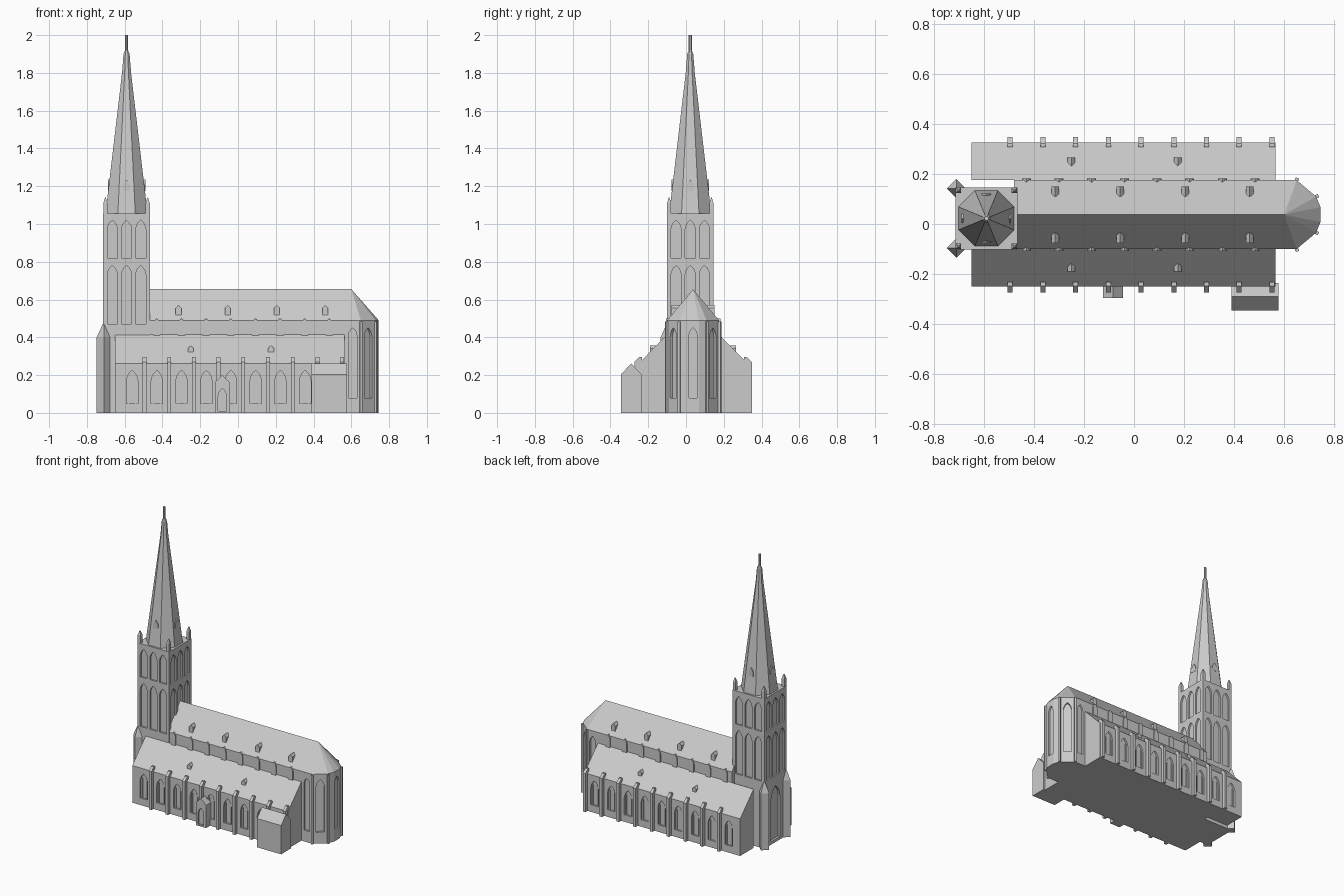
import bpy, bmesh, math
from mathutils import Vector

if "Cube" in bpy.data.objects:
    bpy.data.objects.remove(bpy.data.objects["Cube"])

CY = 0.0375                      # centre line of nave and aisles
TX, TY, TH = -0.59, 0.0225, 0.124  # tower centre and half width
S, N, E, W = -math.pi / 2, math.pi / 2, 0, math.pi

stone = bpy.data.materials.new("grey stone")
stone.diffuse_color = (0.6, 0.6, 0.6, 1)
stone.use_nodes = True
stone.node_tree.nodes["Principled BSDF"].inputs["Base Color"].default_value = stone.diffuse_color


def finish(name, bm):
    bmesh.ops.recalc_face_normals(bm, faces=bm.faces)
    me = bpy.data.meshes.new(name)
    bm.to_mesh(me)
    bm.free()
    me.materials.append(stone)
    ob = bpy.data.objects.new(name, me)
    bpy.context.collection.objects.link(ob)
    return ob


def loft(bm, rings):
    """Closed solid through rings of equal point count."""
    rs = [[bm.verts.new(p) for p in r] for r in rings]
    n = len(rs[0])
    for a, b in zip(rs, rs[1:]):
        for i in range(n):
            j = (i + 1) % n
            bm.faces.new((a[i], a[j], b[j], b[i]))
    bm.faces.new(rs[0][::-1])
    bm.faces.new(rs[-1])


def prism(bm, prof, at, ang, d0, d1):
    """Upright (across, z) profile pushed outward along ang from d0 to d1."""
    out = Vector((math.cos(ang), math.sin(ang), 0))
    side = Vector((-out.y, out.x, 0))
    o = Vector((at[0], at[1], 0))
    loft(bm, [[o + side * u + out * d + Vector((0, 0, z)) for u, z in prof] for d in (d0, d1)])


def box(bm, x0, x1, y0, y1, z0, z1):
    loft(bm, [[(x0, y0, z), (x1, y0, z), (x1, y1, z), (x0, y1, z)] for z in (z0, z1)])


def lancet(w, z0, z1):
    """Pointed arch outline, half width w."""
    s = z1 - 1.8 * w
    right = [(w, z0), (w, s), (0.82 * w, s + 0.75 * w), (0.48 * w, s + 1.35 * w)]
    return right + [(0, z1)] + [(-u, z) for u, z in right[::-1]]


def gable(w, z0, eave, top):
    return [(-w, z0), (w, z0), (w, eave), (0, top), (-w, eave)]


def cut(ob, cutters):
    """Recess the listed lancets (w, z0, z1, at, ang, depth) into a part."""
    bm = bmesh.new()
    for w, z0, z1, at, ang, depth in cutters:
        prism(bm, lancet(w, z0, z1), at, ang, -depth, 0.02)
    tool = finish("window_cutter", bm)
    mod = ob.modifiers.new("windows", 'BOOLEAN')
    mod.operation, mod.solver, mod.object = 'DIFFERENCE', 'EXACT', tool
    dg = bpy.context.evaluated_depsgraph_get()
    me = bpy.data.meshes.new_from_object(ob.evaluated_get(dg))
    ob.modifiers.clear()
    ob.data = me
    bpy.data.objects.remove(tool)


# Nave with polygonal choir and hipped roof
half = [(0.65, 0.1375), (0.728, 0.072), (0.745, 0.03)]
plan = [(-0.48, -0.1375)] + [(x, -y) for x, y in half] + half[::-1] + [(-0.48, 0.1375)]
bm = bmesh.new()
lo = [bm.verts.new((x, CY + y, 0)) for x, y in plan]
hi = [bm.verts.new((x, CY + y, 0.49)) for x, y in plan]
rw, re = bm.verts.new((-0.48, CY, 0.655)), bm.verts.new((0.6, CY, 0.655))
for i in range(7):
    bm.faces.new((lo[i], lo[i + 1], hi[i + 1], hi[i]))
bm.faces.new(lo[::-1])
bm.faces.new((lo[7], lo[0], hi[0], rw, hi[7]))
bm.faces.new((hi[0], hi[1], re, rw))
bm.faces.new((hi[6], hi[7], rw, re))
for i in range(1, 6):
    bm.faces.new((hi[i], hi[i + 1], re))
nave = finish("nave", bm)
diag = math.atan2(0.078, 0.0655)
wins = [(0.022, 0.08, 0.45, (0.745, CY), E, 0.012)]
for s, a in ((-1, S), (1, N)):
    wins += [(0.026, 0.08, 0.45, (0.689, CY + s * 0.10475), s * diag, 0.015),
             (0.022, 0.08, 0.45, (0.607, CY + s * 0.1375), a, 0.012)]
cut(nave, wins)

# Choir buttresses
bm = bmesh.new()
for s in (-1, 1):
    for x, y, a in ((0.65, 0.1375, 1.2), (0.728, 0.072, 0.45)):
        prism(bm, [(-0.007, 0), (0.007, 0), (0.007, 0.485), (-0.007, 0.485)],
              (x, CY + s * y), s * a, -0.012, 0.01)
finish("choir_buttresses", bm)

# Lean-to aisles with a row of lancet windows
bays = [-0.495 + 0.1308 * i for i in range(9)]
for s, a, name in ((-1, S, "south_aisle"), (1, N, "north_aisle")):
    bm = bmesh.new()
    prof = [(0.1375, 0), (0.2875, 0), (0.2875, 0.262), (0.1375, 0.415)]
    loft(bm, [[(x, CY + s * y, z) for y, z in prof] for x in (-0.65, 0.565)])
    aisle = finish(name, bm)
    cut(aisle, [(0.03, 0.05, 0.225, (x - 0.0654, CY + s * 0.2875), a, 0.012) for x in bays])
    # Slim window frames set inside the recesses
    bm = bmesh.new()
    for x in bays:
        for u in (-0.019, 0.019):
            box(bm, x - 0.0654 + u - 0.003, x - 0.0654 + u + 0.003,
                *sorted((CY + s * 0.273, CY + s * 0.281)), 0.05, 0.19)
    finish(name + "_window_frames", bm)
    # Buttresses with sloping caps
    bm = bmesh.new()
    cap = [(0.27, 0), (0.311, 0), (0.311, 0.27), (0.285, 0.295), (0.27, 0.295)]
    for x in bays:
        loft(bm, [[(x + dx, CY + s * y, z) for y, z in cap] for dx in (-0.01, 0.01)])
    finish(name + "_buttresses", bm)

# Clerestory windows and roof dormers
for s, a, name in ((-1, S, "south"), (1, N, "north")):
    bm = bmesh.new()
    for i in range(8):
        prism(bm, lancet(0.018, 0.41, 0.5), (-0.43 + 0.1305 * i, CY + s * 0.1375), a, -0.01, 0.007)
    finish(name + "_clerestory_windows", bm)
    bm = bmesh.new()
    for x in (-0.315, -0.055, 0.205, 0.462):
        prism(bm, gable(0.015, 0.515, 0.555, 0.572), (x, CY + s * 0.113), a, -0.04, 0)
    for x in (-0.25, 0.175):
        prism(bm, gable(0.015, 0.31, 0.342, 0.358), (x, CY + s * 0.228), a, -0.035, 0)
    finish(name + "_dormers", bm)

# Side chapel and south porch
bm = bmesh.new()
prism(bm, [(-0.055, 0), (0.055, 0), (0.055, 0.203), (0, 0.262), (-0.055, 0.203)],
      (0.39, -0.29), E, 0, 0.188)
finish("chapel", bm)
bm = bmesh.new()
prism(bm, gable(0.04, 0, 0.16, 0.2), (-0.083, -0.24), S, 0, 0.055)
porch = finish("porch", bm)
cut(porch, [(0.022, 0.01, 0.13, (-0.083, -0.295), S, 0.012)])

# Tower with two tiers of triple lancets and a west portal
bm = bmesh.new()
box(bm, TX - TH, TX + TH, TY - TH, TY + TH, 0, 1.055)
tower = finish("tower", bm)
wins = [(0.05, 0.02, 0.4, (TX - TH, TY), W, 0.015)]
for a in (S, N, E, W):
    out, side = (math.cos(a), math.sin(a)), (-math.sin(a), math.cos(a))
    for z0, z1 in ((0.47, 0.78), (0.82, 1.02)):
        for u in (-0.075, 0, 0.075):
            at = (TX + out[0] * TH + side[0] * u, TY + out[1] * TH + side[1] * u)
            wins.append((0.027, z0, z1, at, a, 0.012))
cut(tower, wins)

# Tower corner pinnacles and diagonal west buttresses
bm = bmesh.new()
bb = bmesh.new()
for sy in (-1, 1):
    for sx in (-1, 1):
        x, y = TX + sx * 0.112, TY + sy * 0.112
        loft(bm, [[(x + i * r, y + j * r, z) for i, j in ((-1, -1), (1, -1), (1, 1), (-1, 1))]
                  for z, r in ((1.04, 0.011), (1.11, 0.011), (1.14, 0.002))])
    x, y = TX - 0.12, TY + sy * 0.119
    loft(bb, [[(x + i * r, y + j * r, z) for i, j in ((-1, 0), (0, -1), (1, 0), (0, 1))]
              for z, r in ((0, 0.038), (0.4, 0.038), (0.475, 0.004))])
finish("tower_pinnacles", bm)
finish("tower_buttresses", bb)

# Octagonal spire with finial and small gabled lights
bm = bmesh.new()
k = 1 / math.cos(math.pi / 8)
loft(bm, [[(TX + r * k * math.cos((i + 0.5) * math.pi / 4),
            TY + r * k * math.sin((i + 0.5) * math.pi / 4), z) for i in range(8)]
          for z, r in ((1.05, 0.112), (1.8, 0.024), (1.9, 0.016), (1.92, 0.008), (2.0, 0.008))])
finish("spire", bm)
bm = bmesh.new()
for a in (S, N, E, W):
    prism(bm, gable(0.019, 1.175, 1.208, 1.235), (TX, TY), a, 0.07, 0.099)
finish("spire_lights", bm)
